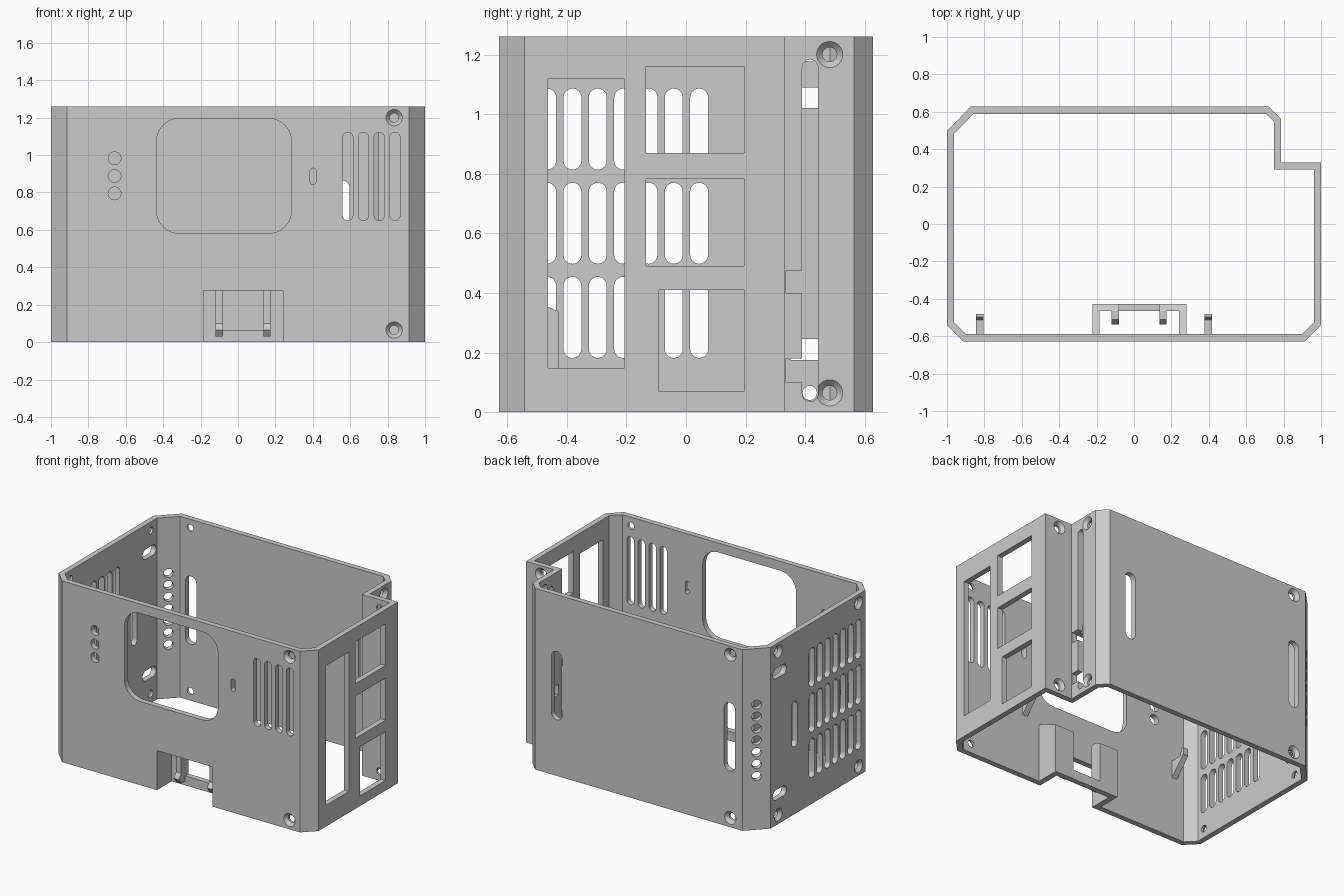
import bpy, bmesh, math
from mathutils import Vector as V

if "Cube" in bpy.data.objects:
    bpy.data.objects.remove(bpy.data.objects["Cube"])

H, T = 1.26, 0.038          # case height, wall thickness
UP = V((0, 0, 1))

grey = bpy.data.materials.new("light_grey_plastic")
grey.diffuse_color = (0.6, 0.6, 0.6, 1)
grey.use_nodes = True
grey.node_tree.nodes["Principled BSDF"].inputs["Base Color"].default_value = grey.diffuse_color


def finish(name, bm):
    bmesh.ops.recalc_face_normals(bm, faces=bm.faces)
    if bm.calc_volume(signed=True) < 0:
        bmesh.ops.reverse_faces(bm, faces=bm.faces)
    me = bpy.data.meshes.new(name)
    bm.to_mesh(me)
    bm.free()
    me.materials.append(grey)
    ob = bpy.data.objects.new(name, me)
    bpy.context.collection.objects.link(ob)
    return ob


def loft(bm, rings):
    """Closed solid through rings with equal point counts."""
    rows = [[bm.verts.new(p) for p in r] for r in rings]
    n = len(rows[0])
    for a, b in zip(rows, rows[1:]):
        for i in range(n):
            j = (i + 1) % n
            bm.faces.new((a[i], a[j], b[j], b[i]))
    bm.faces.new(rows[0][::-1])
    bm.faces.new(rows[-1])


def box(bm, x0, x1, y0, y1, z0, z1):
    loft(bm, [[(x0, y0, z), (x1, y0, z), (x1, y1, z), (x0, y1, z)] for z in (z0, z1)])


def side_profile(bm, pts, x0, x1):
    loft(bm, [[(x, y, z) for y, z in pts] for x in (x0, x1)])


def rounded(u0, u1, v0, v1, r, seg=6):
    pts = []
    corners = ((u1 - r, v1 - r), (u0 + r, v1 - r), (u0 + r, v0 + r), (u1 - r, v0 + r))
    for k, (cu, cv) in enumerate(corners):
        for i in range(seg + 1):
            a = math.pi / 2 * (k + i / seg)
            p = (cu + r * math.cos(a), cv + r * math.sin(a))
            if not pts or math.dist(p, pts[-1]) > 1e-4:
                pts.append(p)
    if math.dist(pts[0], pts[-1]) < 1e-4:
        pts.pop()
    return pts


def circle(u, v, r, n=24):
    return [(u + r * math.cos(2 * math.pi * i / n), v + r * math.sin(2 * math.pi * i / n))
            for i in range(n)]


# Wall frames: origin, horizontal direction, outward normal
FRONT = (V((0, -0.627, 0)), V((1, 0, 0)), V((0, -1, 0)))
BACK = (V((0, 0.627, 0)), V((1, 0, 0)), V((0, 1, 0)))
LEFT = (V((-1, 0, 0)), V((0, 1, 0)), V((-1, 0, 0)))
RIGHT = (V((1, 0, 0)), V((0, 1, 0)), V((1, 0, 0)))
STEP_SIDE = (V((0.786, 0, 0)), V((0, 1, 0)), V((1, 0, 0)))
STEP_BACK = (V((0, 0.33, 0)), V((1, 0, 0)), V((0, 1, 0)))
CORNER = (V((-0.937, 0.5625, 0)), V((1, 1, 0)).normalized(), V((-1, 1, 0)).normalized())


def place(wall, pts, depth):
    o, u, n = wall
    return [o + u * a + UP * b + n * depth for a, b in pts]


def cut(wall, pts):
    loft(cuts, [place(wall, pts, -0.06), place(wall, pts, 0.03)])


def slot(wall, u0, u1, v0, v1):
    cut(wall, rounded(u0, u1, v0, v1, min(u1 - u0, v1 - v0) / 2))


def rect(wall, u0, u1, v0, v1):
    cut(wall, [(u0, v0), (u1, v0), (u1, v1), (u0, v1)])


def screw(wall, u, v):
    loft(cuts, [place(wall, circle(u, v, r), d)
                for r, d in ((0.024, -0.06), (0.024, -0.022), (0.044, 0), (0.044, 0.03))])


def carve():
    """Subtract the collected openings from the shell."""
    c = finish("opening_cutter", cuts)
    c.hide_render = True
    m = shell.modifiers.new("openings", "BOOLEAN")
    m.operation, m.solver, m.object = "DIFFERENCE", "EXACT", c
    bpy.context.view_layer.objects.active = shell
    bpy.ops.object.modifier_apply(modifier=m.name)
    bpy.data.objects.remove(c)
    return bmesh.new()


# Shell: chamfered outline with a stepped rear corner
outer = [V(p) for p in ((-0.915, -0.627), (0.915, -0.627), (1, -0.542), (1, 0.33),
                        (0.786, 0.33), (0.786, 0.563), (0.722, 0.627), (-0.874, 0.627),
                        (-1, 0.498), (-1, -0.542))]
inner = []
for i, p in enumerate(outer):
    d1 = (p - outer[i - 1]).normalized()
    d2 = (outer[(i + 1) % len(outer)] - p).normalized()
    n1, n2 = V((d1.y, -d1.x)), V((d2.y, -d2.x))
    inner.append(p - (n1 + n2) * T / (1 + n1.dot(n2)))
bm = bmesh.new()
rows = [[bm.verts.new((p.x, p.y, z)) for p in ring]
        for ring, z in ((outer, 0), (outer, H), (inner, H), (inner, 0))]
for k in range(4):
    a, b = rows[k], rows[(k + 1) % 4]
    for i in range(len(outer)):
        j = (i + 1) % len(outer)
        bm.faces.new((a[i], a[j], b[j], b[i]))
shell = finish("case_shell", bm)

cuts = bmesh.new()
# Front: screen, buttons, indicator slot, vents, connector recess
cut(FRONT, rounded(-0.435, 0.285, 0.582, 1.195, 0.12, 8))
for z in (0.795, 0.888, 0.983):
    cut(FRONT, circle(-0.66, z, 0.034))
slot(FRONT, 0.385, 0.418, 0.843, 0.93)
for k in range(4):
    x = 0.587 + 0.084 * k
    slot(FRONT, x - 0.027, x + 0.027, 0.65, 1.122)
rect(FRONT, -0.184, 0.241, -0.05, 0.275)
cuts = carve()
# Right: connector windows
rect(RIGHT, -0.463, -0.207, 0.148, 1.118)
rect(RIGHT, -0.135, 0.195, 0.87, 1.16)
rect(RIGHT, -0.135, 0.195, 0.49, 0.783)
rect(RIGHT, -0.09, 0.195, 0.07, 0.41)
cuts = carve()
# Left: vent grid and strap slots
for k in range(7):
    y = -0.466 + 0.085 * k
    for z0 in (0.182, 0.498, 0.814):
        slot(LEFT, y - 0.03, y + 0.03, z0, z0 + 0.272)
slot(LEFT, 0.205, 0.265, 0.47, 0.785)
for z in (0.21, 1.055):
    slot(LEFT, 0.325, 0.475, z - 0.035, z + 0.035)
cuts = carve()
# Back: two tall slots
for x in (-0.775, 0.555):
    slot(BACK, x - 0.042, x + 0.042, 0.39, 0.865)
# Chamfered corner: column of round holes
for k in range(7):
    cut(CORNER, circle(0, 0.372 + 0.083 * k, 0.031, 20))
cuts = carve()
# Countersunk screw holes, top and bottom
for z in (0.065, 1.2):
    screw(FRONT, 0.835, z)
    screw(BACK, -0.78, z)
    screw(LEFT, 0.415, z)
    screw(LEFT, -0.468, z)
    screw(STEP_SIDE, 0.482, z)
    screw(STEP_BACK, 0.885, z)
cuts = carve()
# Stepped corner: long cable slot, then its two side notches
slot(STEP_SIDE, 0.39, 0.443, 0.036, 1.183)
cuts = carve()
for z0, z1 in ((0.10, 0.18), (0.40, 0.475)):
    rect(STEP_SIDE, 0.335, 0.41, z0, z1)
carve().free()
shell.select_set(True)
bpy.ops.object.shade_smooth_by_angle(angle=math.radians(25))

# Connector bracket: sloped cheeks, two rear panels, low crossbar
bm = bmesh.new()
cheek = [(-0.589, 0), (-0.428, 0), (-0.428, 0.338), (-0.589, 0.41)]
side_profile(bm, cheek, -0.223, -0.184)
side_profile(bm, cheek, 0.241, 0.28)
panel = [(-0.466, 0), (-0.428, 0), (-0.428, 0.338), (-0.466, 0.355)]
side_profile(bm, panel, -0.184, -0.08)
side_profile(bm, panel, 0.136, 0.241)
box(bm, -0.08, 0.136, -0.466, -0.428, 0, 0.065)
finish("connector_bracket", bm)

# Snap arms inside the bracket, with wedge tips
arm = [(-0.466, 0.03), (-0.51, 0.03), (-0.537, 0.066), (-0.51, 0.10),
       (-0.51, 0.355), (-0.466, 0.355)]
bm = bmesh.new()
for x in (-0.119, 0.136):
    side_profile(bm, arm, x, x + 0.039)
finish("snap_arms", bm)

# Lipped hooks behind the front wall, braced from below
hook = [(-0.589, 0.43), (-0.48, 0.55), (-0.48, 0.60), (-0.498, 0.60), (-0.512, 0.55),
        (-0.589, 0.55)]
bm = bmesh.new()
for x in (-0.825, 0.396):
    side_profile(bm, hook, x - 0.02, x + 0.02)
finish("panel_hooks", bm)
